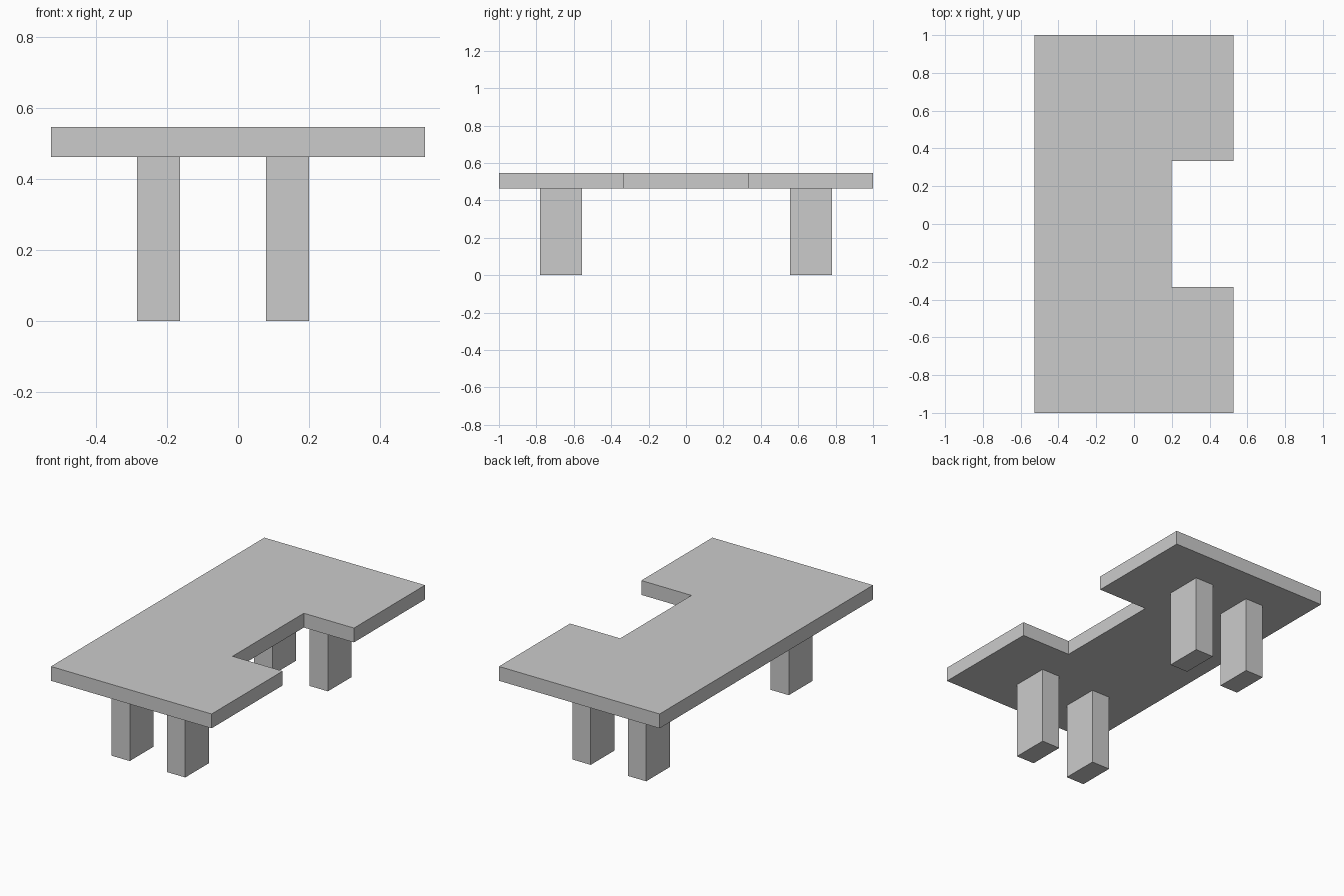
import bpy
import bmesh

if "Cube" in bpy.data.objects:
    bpy.data.objects.remove(bpy.data.objects["Cube"])

TOP_Z, UNDER_Z = 0.548, 0.463


def prism(name, outline, z0, z1):
    """Extrude a flat outline from z0 up to z1."""
    bm = bmesh.new()
    face = bm.faces.new([bm.verts.new((x, y, z0)) for x, y in outline])
    ext = bmesh.ops.extrude_face_region(bm, geom=[face])
    verts = [v for v in ext["geom"] if isinstance(v, bmesh.types.BMVert)]
    bmesh.ops.translate(bm, verts=verts, vec=(0, 0, z1 - z0))
    bmesh.ops.recalc_face_normals(bm, faces=bm.faces)
    mesh = bpy.data.meshes.new(name)
    bm.to_mesh(mesh)
    bm.free()
    obj = bpy.data.objects.new(name, mesh)
    bpy.context.collection.objects.link(obj)
    return obj


# Table top with a rectangular notch in the +x side
W, NX, NY = 0.527, 0.198, 0.334
prism("table_top",
      [(-W, -1), (W, -1), (W, -NY), (NX, -NY),
       (NX, NY), (W, NY), (W, 1), (-W, 1)],
      UNDER_Z, TOP_Z)

# Four rectangular legs, in pairs near each end
for side, x0, x1 in (("left", -0.285, -0.164), ("right", 0.079, 0.2)):
    for end, y0, y1 in (("front", -0.78, -0.557), ("back", 0.557, 0.78)):
        prism(f"{end}_{side}_leg",
              [(x0, y0), (x1, y0), (x1, y1), (x0, y1)], 0, UNDER_Z)
